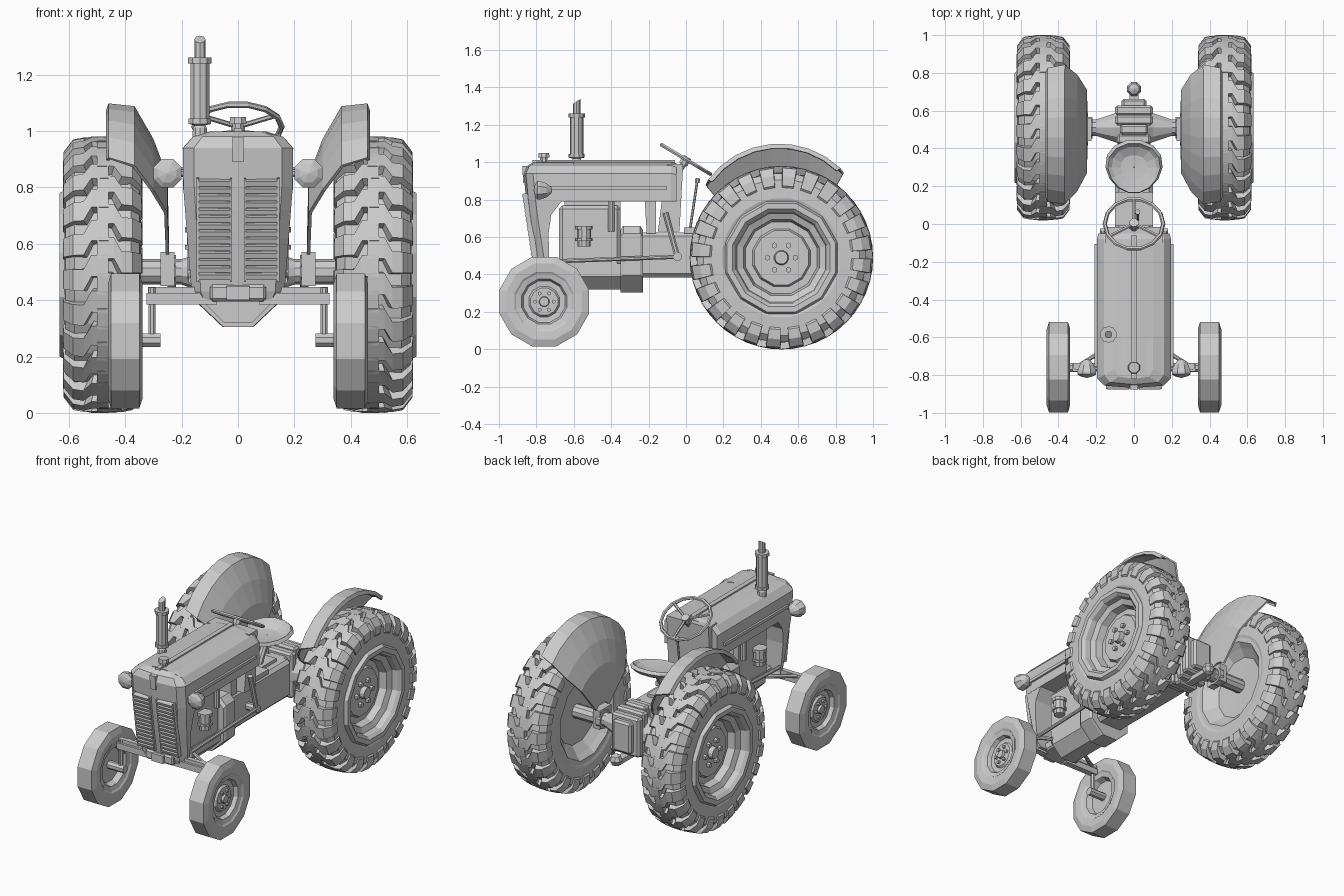
import bpy, bmesh, math
from mathutils import Vector, Matrix

cube = bpy.data.objects.get("Cube")
if cube:
    bpy.data.objects.remove(cube, do_unlink=True)


def finish(name, bm):
    bmesh.ops.remove_doubles(bm, verts=bm.verts, dist=1e-5)
    bmesh.ops.recalc_face_normals(bm, faces=bm.faces)
    mesh = bpy.data.meshes.new(name)
    bm.to_mesh(mesh)
    bm.free()
    obj = bpy.data.objects.new(name, mesh)
    bpy.context.collection.objects.link(obj)
    return obj


def add_loft(bm, rings, closed=True, cap=True):
    rows = [[bm.verts.new(p) for p in ring] for ring in rings]
    n = len(rows[0])
    for a, b in zip(rows, rows[1:]):
        for i in range(n if closed else n - 1):
            j = (i + 1) % n
            bm.faces.new((a[i], a[j], b[j], b[i]))
    if cap:
        bm.faces.new(rows[0])
        bm.faces.new(rows[-1])


def loft(name, rings, closed=True, cap=True):
    bm = bmesh.new()
    add_loft(bm, rings, closed, cap)
    return finish(name, bm)


def lathe(name, profile, loc, axis=(0, 0, 1), segs=12):
    """Spin (distance along axis, radius) pairs around an axis."""
    rot = Vector(axis).to_track_quat('Z', 'Y').to_matrix()
    turns = [2 * math.pi * (i + .5) / segs for i in range(segs)]
    rings = [[Vector(loc) + rot @ Vector((max(r, 1e-7) * math.cos(t), max(r, 1e-7) * math.sin(t), h))
              for t in turns] for h, r in profile]
    return loft(name, rings, cap=False)


def rod(name, a, b, r, segs=8):
    d = Vector(b) - Vector(a)
    return lathe(name, [(0, 0), (0, r), (d.length, r), (d.length, 0)], a, d, segs)


def box(name, loc, size, tilt=0, bevel=0):
    bm = bmesh.new()
    m = Matrix.Translation(loc) @ Matrix.Rotation(tilt, 4, 'X') @ Matrix.Diagonal((*size, 1))
    bmesh.ops.create_cube(bm, size=1, matrix=m)
    if bevel:
        bmesh.ops.bevel(bm, geom=bm.edges[:], offset=bevel, segments=1, affect='EDGES')
    return finish(name, bm)


def prism(name, outline, half):
    """Extrude a (y, z) outline across x."""
    return loft(name, [[(x, y, z) for y, z in outline] for x in (-half, half)])


def mirrored(half):
    """Complete a half outline of (side offset, height) pairs."""
    return half + [(-x, z) for x, z in reversed(half)]


def along(name, half, stations):
    """Loft a mirrored (x, z) section along y, shrinking it about its base."""
    base = half[0][1]
    return loft(name, [[(x * k, y, base + (z - base) * k) for x, z in mirrored(half)]
                       for y, k in stations])


def solidify(obj, thickness):
    mod = obj.modifiers.new("thickness", 'SOLIDIFY')
    mod.thickness = thickness
    mod.offset = 0


def wheel_bolts(name, centre, s, ring, r, out):
    for k in range(6):
        t = k * math.pi / 3
        p = centre + Vector((0, ring * math.cos(t), ring * math.sin(t)))
        rod(name, p, p + Vector((s * out, 0, 0)), r, 6)


# Wheels, fenders and axle parts, one set per side
for s, side in ((1, "left"), (-1, "right")):
    rc = Vector((s * .48, .51, .49))
    fc = Vector((s * .40, -.758, .255))

    # Rear tyre with staggered lugs
    lathe("rear_tyre_" + side, mirrored([(.12, .27), (.136, .32), (.131, .42), (.10, .455)]),
          rc, (s, 0, 0), 24)
    bm = bmesh.new()
    path = [(-.02, 0, .491), (.04, 0, .49), (.068, 6, .487), (.105, 6, .48),
            (.138, 6, .437), (.141, 6, .385)]
    for k in range(24):
        for e in (1, -1):
            rings = []
            for off, deg, r in path:
                base = (k + e / 4) * 360 / 24 + deg
                ring = []
                for o, q, w in ((off, r, -4.5), (off, r, 4.5),
                                (off * .8, r - .035, 5), (off * .8, r - .035, -5)):
                    t = math.radians(base + w)
                    ring.append(rc + Vector((e * o, q * math.cos(t), q * math.sin(t))))
                rings.append(ring)
            add_loft(bm, rings)
    finish("rear_tread_" + side, bm)

    # Rear rim, dished outside and shallow inside
    lathe("rear_rim_" + side,
          [(.09, 0), (.09, .035), (.06, .04), (.06, .15), (.04, .16), (.04, .198),
           (.085, .21), (.1, .245), (.135, .252), (.153, .27), (.153, .3), (.13, .312),
           (-.13, .312), (-.13, .28), (-.1, .25), (-.06, .2), (-.05, 0)], rc, (s, 0, 0), 12)
    wheel_bolts("rear_wheel_bolt", rc + Vector((s * .055, 0, 0)), s, .075, .016, .025)

    # Front wheel
    lathe("front_tyre_" + side, mirrored([(.048, .15), (.058, .165), (.062, .21), (.05, .248)]),
          fc, (s, 0, 0), 12)
    lathe("front_rim_" + side,
          [(.045, 0), (.045, .025), (.03, .028), (.03, .075), (.018, .085), (.02, .115),
           (.045, .125), (.052, .155), (-.052, .155), (-.045, .125), (-.01, .11), (-.01, 0)],
          fc, (s, 0, 0), 12)
    wheel_bolts("front_wheel_bolt", fc + Vector((s * .025, 0, 0)), s, .05, .011, .018)

    # Fender: rolled crown and inner shield narrowing to the axle
    rings = []
    for i in range(9):
        u = i / 4 - 1
        k = 1 - .06 * u * u
        ring = []
        for r, x, span in ((.575, .462, 38), (.595, .456, 39), (.585, .37, 42),
                           (.47, .305, 44), (.34, .256, 44), (.1, .25, 44)):
            t = math.radians(95 + span * u)
            ring.append((s * x, rc.y + k * r * math.cos(t), rc.z + .01 + k * r * math.sin(t)))
        rings.append(ring)
    solidify(loft("fender_" + side, rings, closed=False, cap=False), .012)
    box("fender_bracket_" + side, (s * .25, .5, .51), (.05, .12, .12))

    # Rear axle trumpet
    lathe("rear_axle_" + side, [(.05, 0), (.05, .11), (.1, .08), (.2, .045), (.22, .045),
                                (.22, .06), (.25, .06), (.25, .045), (.48, .045), (.48, 0)],
          (0, .51, .5), (s, 0, 0), 10)

    # Front axle, king pin and spindle
    box("front_axle_" + side, (s * .2, -.76, .405), (.25, .04, .04))
    box("axle_cap_" + side, (s * .22, -.75, .435), (.2, .03, .022))
    rod("radius_rod_" + side, (s * .3, -.755, .435), (s * .12, -.64, .43), .012)
    rod("king_pin_" + side, (s * .305, -.76, .24), (s * .305, -.76, .445), .014)
    rod("spindle_" + side, (s * .275, -.76, .258), (s * .4, -.76, .258), .026)

    # Headlight
    lathe("headlight_" + side, [(0, 0), (.008, .035), (.02, .054), (.035, .054), (.07, .04),
                                (.095, .018), (.1, 0)], (s * .25, -.815, .85), (0, 1, 0), 8)
    rod("headlight_arm_" + side, (s * .15, -.765, .85), (s * .23, -.765, .85), .014)

    # Grille frame and slats following the sloping nose
    for k in range(14):
        z = .485 + k * .0255
        box("grille_slat", (s * .083, -.802 - .15 * (z - .43), z), (.112, .028, .018), .35)
    for x in (.025, .143):
        box("grille_edge", (s * x, -.832, .65), (.008, .03, .37), .15)

    # Hood trim, filter, pipe and steering linkage
    box("hood_trim_" + side, (s * .196, -.43, .862), (.024, .65, .02))
    lathe("filter_" + side, [(0, 0), (0, .035), (.03, .035), (.03, .045), (.045, .045),
                             (.045, .038), (.09, .038), (.09, .045), (.11, .045), (.11, 0)],
          (s * .145, -.545, .55), segs=10)
    rod("manifold_pipe_" + side, (s * .13, -.4, .63), (s * .13, -.4, .8), .018)
    rod("drag_link_" + side, (s * .165, -.72, .47), (s * .165, -.04, .495), .012)
    rod("steering_arm_" + side, (s * .165, -.11, .73), (s * .165, -.045, .49), .016)
    rod("steering_pivot_" + side, (s * .09, -.045, .495), (s * .18, -.045, .495), .024)

# Nose: stacked horizontal outlines, rounded at the top
rings = []
for z, w, f, b in ((.40, .15, -.79, -.72), (.43, .165, -.80, -.73), (.62, .18, -.83, -.735),
                   (.72, .188, -.845, -.72), (.80, .194, -.855, -.66), (.94, .195, -.868, -.6),
                   (.98, .158, -.85, -.6), (.998, .1, -.82, -.6)):
    rings.append([(-w, b, z), (-w, f + .05, z), (-w * .8, f + .012, z), (0, f, z),
                  (w * .8, f + .012, z), (w, f + .05, z), (w, b, z)])
loft("nose", rings)

# Hood with raised centre strip
along("hood", [(.195, .79), (.196, .94), (.16, .98), (.1, .994), (.03, 1.002)],
      [(-.8, 1), (-.08, 1), (-.05, .96)])
box("hood_strip", (0, -.44, 1.002), (.03, .76, .018))
box("nose_strip", (0, -.861, .935), (.04, .024, .09), .06)
lathe("radiator_cap", [(0, 0), (0, .022), (.03, .022), (.03, .033), (.055, .03), (.055, 0)],
      (0, -.76, .995), segs=8)

# Cowl and dash supports
prism("cowl", [(-.1, .99), (-.015, .99), (-.035, .63), (-.15, .63), (-.13, .79)], .15)
prism("cowl_post", [(-.22, .79), (-.16, .79), (-.16, .62), (-.21, .62)], .1)

# Engine, housings and sump
box("engine_block", (0, -.515, .585), (.23, .33, .37), bevel=.02)
box("engine_head", (0, -.5, .765), (.16, .3, .06))
along("sump", [(.05, .32), (.12, .39), (.12, .46)], [(-.64, 1), (-.3, 1)])
along("bell_housing", [(.055, .305), (.15, .395), (.15, .62), (.11, .66)],
      [(-.35, .94), (-.335, 1), (-.245, 1), (-.23, .94)])
box("front_bolster", (0, -.72, .425), (.2, .18, .06), bevel=.01)
box("axle_bracket", (0, -.8, .425), (.08, .05, .05))
box("gearbox", (0, .08, .505), (.2, .66, .24), bevel=.02)
box("gearbox_cover", (0, .08, .635), (.2, .18, .03))

# Rear differential in stepped slabs
for y, w, h in ((.4, .13, .25), (.45, .18, .29), (.5, .15, .32), (.55, .2, .29), (.6, .2, .25),
                (.635, .13, .2)):
    box("differential_slab", (0, y, .5), (w, .055, h), bevel=.012)
box("drawbar", (0, .62, .36), (.05, .18, .03))
lathe("hitch_ball", [(-.04, 0), (-.028, .028), (0, .04), (.028, .028), (.04, 0)],
      (0, .715, .375), segs=8)

# Exhaust stack with slanted tip
EX = (-.135, -.585, .96)
lathe("muffler", [(0, .03), (.05, .026), (.06, .02), (.065, .042), (.085, .042), (.085, .036),
                  (.28, .036), (.28, .044), (.3, .044), (.3, .018), (.35, .018)], EX, segs=10)
ring = [(math.cos(t * math.pi / 4), math.sin(t * math.pi / 4)) for t in range(8)]
loft("exhaust_tip", [[(EX[0] + .02 * c, EX[1] + .02 * d, z + k * d) for c, d in ring]
                     for z, k in ((1.24, 0), (1.325, .013))])

# Steering wheel, tilted towards the driver
hub = Vector((0, 0, 1.015))
tilt = Matrix.Rotation(math.radians(-31), 3, 'X')
bpy.ops.mesh.primitive_torus_add(location=hub, rotation=(math.radians(-31), 0, 0),
                                 major_radius=.155, minor_radius=.011,
                                 major_segments=14, minor_segments=6)
bpy.context.object.name = "steering_wheel"
for k in range(3):
    t = math.radians(90 + 120 * k)
    rod("steering_spoke", hub, hub + tilt @ Vector((.155 * math.cos(t), .155 * math.sin(t), 0)),
        .009, 6)
rod("steering_hub", hub - tilt @ Vector((0, 0, .03)), hub + tilt @ Vector((0, 0, .015)), .026)
rod("steering_column", hub, hub - tilt @ Vector((0, 0, .25)), .018)

# Gear lever
rod("gear_lever", (.02, .02, .63), (.02, .06, .9), .007, 6)
rod("gear_knob", (.02, .06, .89), (.02, .063, .915), .014)

# Pan seat, narrower in front, on a sprung post
rings = []
for t, rise in ((.02, 0), (.5, .005), (.85, .025), (1, .045)):
    ring = []
    for k in range(14):
        a = 2 * math.pi * k / 14
        ring.append((t * math.cos(a) * (.145 + .015 * math.sin(a)), .3 + .138 * t * math.sin(a),
                     .785 + rise * (.7 + .6 * math.sin(a))))
    rings.append(ring)
solidify(loft("seat", rings, cap=False), .024)
rod("seat_post", (0, .3, .785), (0, .2, .62), .022)
box("seat_mount", (0, .25, .63), (.09, .16, .03))
